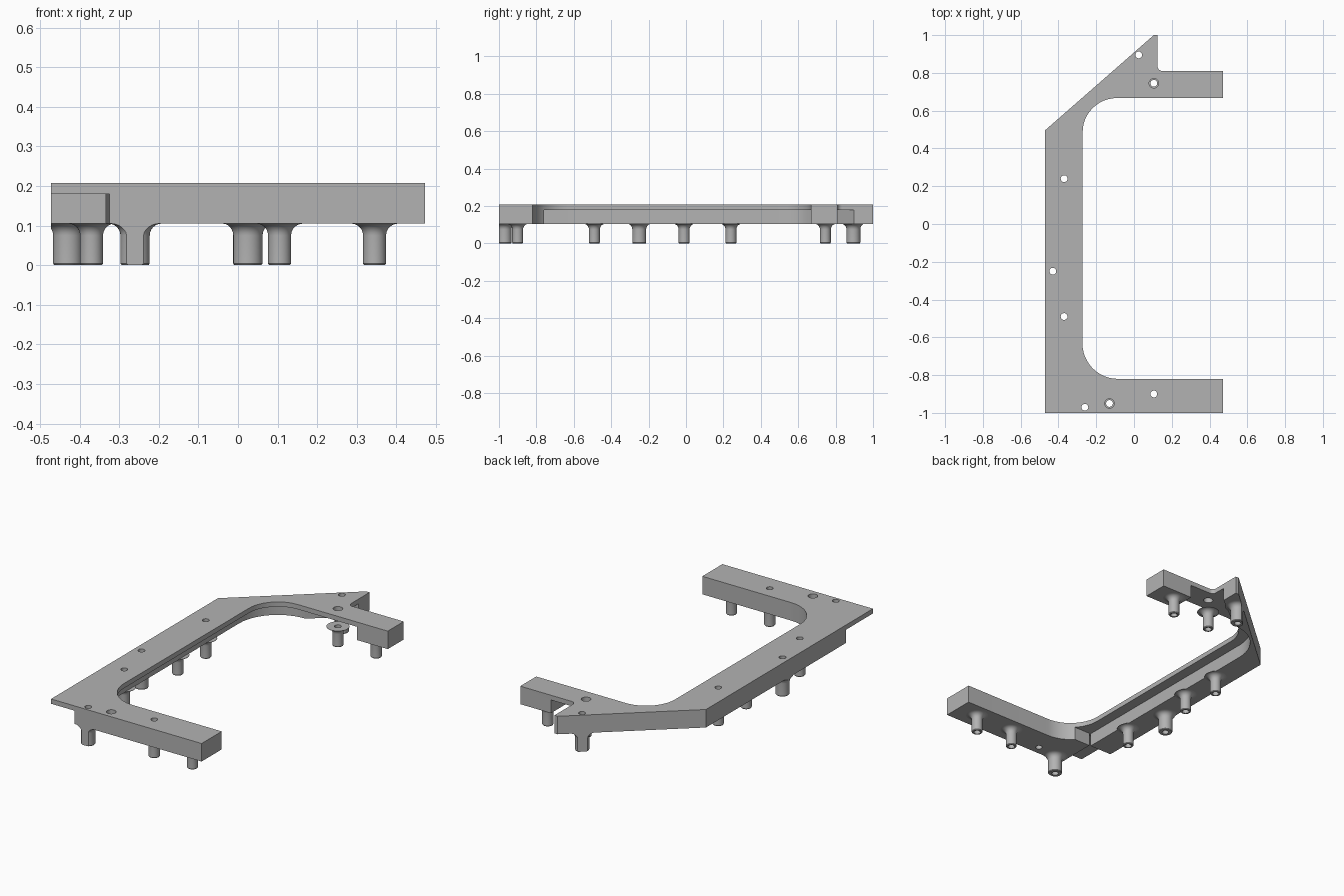
import bpy
import bmesh
from math import sin, cos, pi, radians

default = bpy.data.objects.get("Cube")
if default:
    bpy.data.objects.remove(default, do_unlink=True)

BOTTOM, LIP, TOP = 0.105, 0.18, 0.207

grey = bpy.data.materials.new("plain grey")
grey.use_nodes = True
colour = (0.45, 0.45, 0.45, 1)
grey.diffuse_color = colour
grey.node_tree.nodes["Principled BSDF"].inputs["Base Color"].default_value = colour


def arc(cx, cy, r, start, end, steps=12):
    """Points along an arc, angles in degrees."""
    angles = [radians(start + (end - start) * i / steps) for i in range(steps + 1)]
    return [(cx + r * cos(a), cy + r * sin(a)) for a in angles]


def loft(bm, rings):
    """Closed solid through a stack of matching rings."""
    loops = [[bm.verts.new(p) for p in ring] for ring in rings]
    n = len(loops[0])
    for low, high in zip(loops, loops[1:]):
        for i in range(n):
            j = (i + 1) % n
            bm.faces.new((low[i], low[j], high[j], high[i]))
    bm.faces.new(loops[0][::-1])
    bm.faces.new(loops[-1])


def lathe(bm, x, y, profile, sides=32):
    """Round solid standing at x, y from (radius, height) pairs."""
    loft(bm, [[(x + r * cos(2 * pi * i / sides), y + r * sin(2 * pi * i / sides), z)
               for i in range(sides)] for r, z in profile])


def finish(name, bm):
    bmesh.ops.recalc_face_normals(bm, faces=bm.faces)
    mesh = bpy.data.meshes.new(name)
    bm.to_mesh(mesh)
    bm.free()
    obj = bpy.data.objects.new(name, mesh)
    bpy.context.collection.objects.link(obj)
    mesh.materials.append(grey)
    return obj


def prism(name, outline, z0, z1):
    bm = bmesh.new()
    loft(bm, [[(x, y, z) for x, y in outline] for z in (z0, z1)])
    return finish(name, bm)


def activate(obj):
    bpy.ops.object.select_all(action='DESELECT')
    obj.select_set(True)
    bpy.context.view_layer.objects.active = obj


def boolean(obj, cutter, operation):
    mod = obj.modifiers.new("cut", 'BOOLEAN')
    mod.object, mod.operation, mod.solver = cutter, operation, 'EXACT'
    activate(obj)
    bpy.ops.object.modifier_apply(modifier=mod.name)


# C-shaped outline with a slanted, pointed back corner
outline = [(-0.472, -1), (0.472, -1), (0.472, -0.82)]
outline += arc(-0.085, -0.632, 0.188, 270, 180)
outline += arc(-0.09, 0.485, 0.182, 180, 90)
outline += [(0.472, 0.667), (0.472, 0.81)]
outline += arc(0.15, 0.835, 0.025, 270, 180, 6)
outline += [(0.125, 1), (0.105, 1), (-0.472, 0.495)]

# Undercut that leaves a thin lip at the front corner and inner edge
undercut = [(-0.6, -1.2), (-0.325, -1.2), (-0.325, -0.76), (0.1, -0.76),
            (0.1, 0.5), (0.28, 0.5), (0.28, 0.95), (0.19, 0.95)]
undercut += arc(-0.09, 0.485, 0.243, 90, 180)
undercut += [(-0.333, -0.76), (-0.6, -0.76)]

frame = prism("frame", outline, BOTTOM, TOP)
clip = prism("clip_helper", outline, -0.1, 0.4)
undercutter = prism("undercut_helper", undercut, -0.05, LIP)

# Flared posts: x, y, radius
SMALL, WIDE = 0.029, 0.037
posts = [(-0.37, 0.24, SMALL), (-0.37, -0.01, SMALL), (-0.37, -0.49, SMALL),
         (-0.43, -0.25, WIDE), (-0.26, -0.97, WIDE), (0.025, 0.895, WIDE),
         (0.105, 0.745, SMALL), (0.105, -0.9, SMALL),
         (0.345, 0.745, SMALL), (0.345, -0.9, SMALL)]
blind = {(-0.37, -0.01), (0.345, 0.745), (0.345, -0.9)}
wide_holes = {(0.105, 0.745), (-0.13, -0.95)}

bm = bmesh.new()
for x, y, r in posts:
    flare = 0.03
    profile = [(r - 0.003, 0), (r, 0.004)]
    profile += [(r + flare * (1 - cos(a)), BOTTOM - flare + flare * sin(a))
                for a in (i * pi / 12 for i in range(7))]
    profile.append((r + flare, BOTTOM + 0.002))
    lathe(bm, x, y, profile)
pegs = finish("posts", bm)

# Screw holes, some blind and some counterbored from above
bm = bmesh.new()
for x, y in [p[:2] for p in posts] + [(-0.13, -0.95)]:
    r = 0.018
    if (x, y) in blind:
        profile = [(r, -0.02), (r, 0.15)]
    elif (x, y) in wide_holes:
        profile = [(r, -0.02), (r, 0.13), (0.025, 0.13), (0.025, 0.3)]
    else:
        profile = [(r, -0.02), (r, 0.3)]
    lathe(bm, x, y, profile, 24)
holes = finish("hole_helper", bm)

boolean(frame, undercutter, 'DIFFERENCE')
boolean(frame, holes, 'DIFFERENCE')
boolean(pegs, clip, 'INTERSECT')
boolean(pegs, holes, 'DIFFERENCE')

for helper in (clip, undercutter, holes):
    bpy.data.objects.remove(helper, do_unlink=True)

for obj in (frame, pegs):
    activate(obj)
    bpy.ops.object.shade_smooth_by_angle(angle=radians(30))
